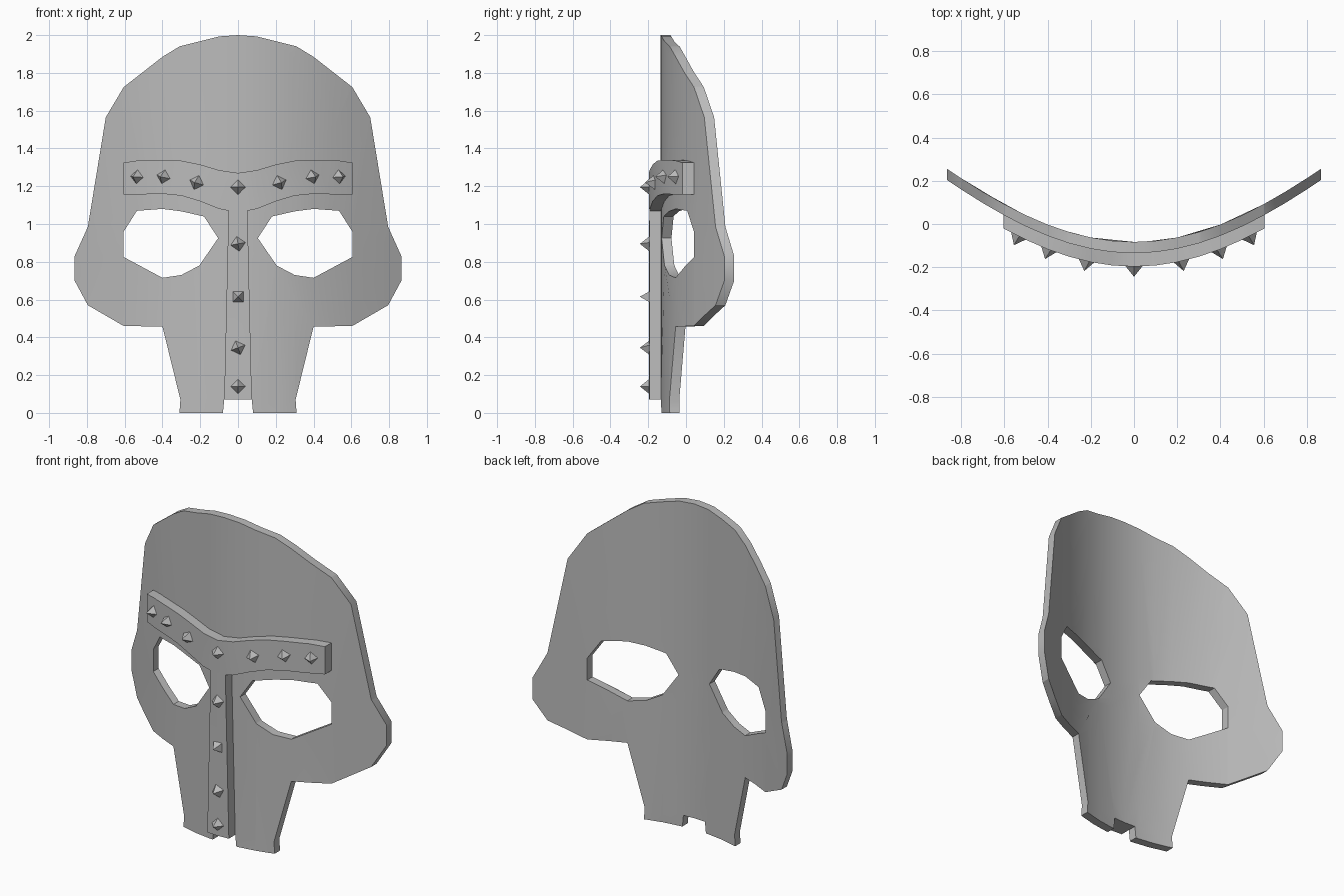
import bpy, bmesh, math
from mathutils import Vector, Matrix

if "Cube" in bpy.data.objects:
    bpy.data.objects.remove(bpy.data.objects["Cube"], do_unlink=True)

grey = bpy.data.materials.new("plain_grey")
grey.use_nodes = True
COLOUR = (0.5, 0.5, 0.5, 1)
grey.diffuse_color = COLOUR
grey.node_tree.nodes["Principled BSDF"].inputs["Base Color"].default_value = COLOUR

STEP = 0.1


def curve(x):
    return -0.135 + 0.515 * x**2 - 0.085 * x**4


def bend(x):
    """Depth of the face surface, straight between evenly spaced creases."""
    a = math.floor(x / STEP) * STEP
    t = (x - a) / STEP
    return curve(a) * (1 - t) + curve(a + STEP) * t


def mirrored(half):
    """Close a half outline that runs from the top centre to the bottom."""
    return half + [(-x, z) for x, z in reversed(half) if x > 0]


def finish(name, bm):
    mesh = bpy.data.meshes.new(name)
    bm.to_mesh(mesh)
    bm.free()
    obj = bpy.data.objects.new(name, mesh)
    bpy.context.collection.objects.link(obj)
    mesh.materials.append(grey)
    return obj


def curved_plate(name, loops, front, back):
    """Fill flat outlines, crease them, bend them and give them thickness."""
    bm = bmesh.new()
    for loop in loops:
        vs = [bm.verts.new((x, 0, z)) for x, z in loop]
        for i, v in enumerate(vs):
            bm.edges.new((vs[i - 1], v))
    bmesh.ops.triangle_fill(bm, edges=bm.edges[:], use_beauty=True, normal=(0, -1, 0))
    for i in range(-8, 9):
        geom = bm.verts[:] + bm.edges[:] + bm.faces[:]
        bmesh.ops.bisect_plane(bm, geom=geom, dist=0.0005,
                               plane_co=(i * STEP, 0, 0), plane_no=(1, 0, 0))
    for v in bm.verts:
        v.co.y = bend(v.co.x) + front
    bmesh.ops.dissolve_limit(bm, angle_limit=math.radians(0.5),
                             verts=bm.verts[:], edges=bm.edges[:])
    # Keep the front skin and push a copy of it backwards
    ext = bmesh.ops.extrude_face_region(bm, geom=bm.faces[:], use_keep_orig=True)
    for v in [g for g in ext["geom"] if isinstance(g, bmesh.types.BMVert)]:
        v.co.y += back - front
    bmesh.ops.recalc_face_normals(bm, faces=bm.faces[:])
    obj = finish(name, bm)
    bpy.ops.object.select_all(action="DESELECT")
    obj.select_set(True)
    bpy.context.view_layer.objects.active = obj
    bpy.ops.object.shade_smooth_by_angle(angle=math.radians(30))
    return obj


# Face shell with two eye holes and a notch at the chin
face = mirrored([(0, 2), (0.1, 1.993), (0.31, 1.94), (0.4, 1.885), (0.605, 1.725),
                 (0.7, 1.565), (0.795, 0.985), (0.865, 0.83), (0.865, 0.7),
                 (0.795, 0.57), (0.605, 0.46), (0.4, 0.457), (0.305, 0.07),
                 (0.31, 0), (0.08, 0), (0.073, 0.07)])
eye = [(0.535, 1.07), (0.4, 1.08), (0.3, 1.067), (0.18, 1.04), (0.105, 0.925),
       (0.205, 0.78), (0.3, 0.73), (0.4, 0.715), (0.605, 0.825), (0.605, 0.96)]
curved_plate("face_shell", [face, eye, [(-x, z) for x, z in eye]], 0, 0.052)

# Raised brow band and nose strip
band = mirrored([(0, 1.27), (0.1, 1.285), (0.2, 1.315), (0.3, 1.335), (0.4, 1.34),
                 (0.525, 1.337), (0.605, 1.325), (0.605, 1.155), (0.5, 1.157),
                 (0.4, 1.16), (0.3, 1.15), (0.2, 1.12), (0.1, 1.08),
                 (0.05, 1.07), (0.073, 0.07)])
curved_plate("brow_and_nose_band", [band], -0.062, 0)


def stud(name, x, z, turn):
    """Four-sided spike standing square to the band."""
    bm = bmesh.new()
    bmesh.ops.create_cone(bm, cap_ends=True, segments=4, radius1=0.04,
                          radius2=0, depth=0.05)
    slope = (bend(x + 0.05) - bend(x - 0.05)) / 0.1
    normal = Vector((slope, -1, 0)).normalized()
    place = Vector((x, bend(x) - 0.062, z)) + normal * 0.022
    side = Vector((0, 0, 1)).cross(normal)
    axes = Matrix((side, (0, 0, 1), normal)).transposed().to_4x4()
    # Local y runs up the band and local z points out of it
    spin = Matrix.Rotation(math.radians(turn), 4, "Z")
    bmesh.ops.transform(bm, matrix=Matrix.Translation(place) @ axes @ spin, verts=bm.verts[:])
    bmesh.ops.recalc_face_normals(bm, faces=bm.faces[:])
    finish(name, bm)


# Studs along the brow, then down the nose
for i, (x, z, turn) in enumerate([(0.22, 1.22, 20), (0.395, 1.25, 15), (0.535, 1.25, 5)]):
    stud(f"left_brow_stud_{i + 1}", x, z, turn)
    stud(f"right_brow_stud_{i + 1}", -x, z, -turn)
for i, (z, turn) in enumerate([(1.195, 0), (0.895, 10), (0.615, 45), (0.345, 20), (0.14, 0)]):
    stud(f"nose_stud_{i + 1}", 0, z, turn)
